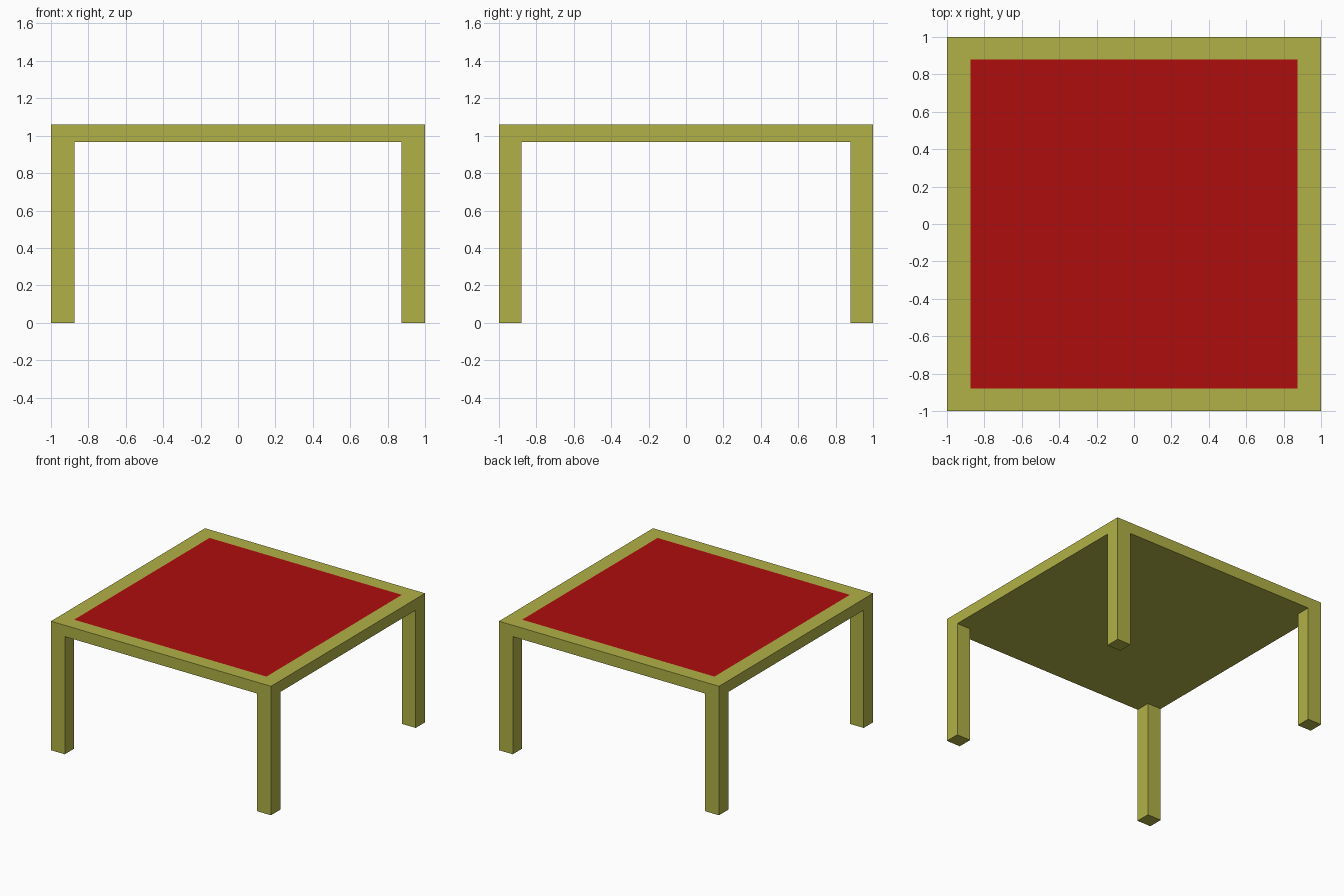
import bpy
import bmesh

if "Cube" in bpy.data.objects:
    bpy.data.objects.remove(bpy.data.objects["Cube"])

TOP, UNDER = 1.06, 0.967      # tabletop heights
LEG_X, LEG_Y = 0.126, 0.121   # leg section, also the border width


def material(name, color):
    mat = bpy.data.materials.new(name)
    mat.diffuse_color = color
    mat.use_nodes = True
    mat.node_tree.nodes["Principled BSDF"].inputs["Base Color"].default_value = mat.diffuse_color
    return mat


wood = material("olive_paint", (0.44, 0.44, 0.063, 1))
red = material("red_panel", (0.43, 0.004, 0.004, 1))


def box(name, lo, hi):
    """Axis-aligned box between two corners."""
    bpy.ops.mesh.primitive_cube_add(size=1)
    ob = bpy.context.object
    ob.name = name
    for v in ob.data.vertices:
        v.co = [l + (c + 0.5) * (h - l) for c, l, h in zip(v.co, lo, hi)]
    ob.data.materials.append(wood)
    return ob


# Tabletop: the red panel is a flush inset of the upper face
table = box("tabletop", (-1, -1, UNDER), (1, 1, TOP))
table.data.materials.append(red)
bm = bmesh.new()
bm.from_mesh(table.data)
bm.normal_update()
panel = next(f for f in bm.faces if f.normal.z > 0.9)
bmesh.ops.inset_individual(bm, faces=[panel], thickness=LEG_X)
for v in panel.verts:
    v.co.x = (1 - LEG_X) * (1 if v.co.x > 0 else -1)
    v.co.y = (1 - LEG_Y) * (1 if v.co.y > 0 else -1)
panel.material_index = 1
bm.to_mesh(table.data)
bm.free()

# Four corner legs, flush with the outer faces of the tabletop
for side, sx in (("left", -1), ("right", 1)):
    for end, sy in (("front", -1), ("back", 1)):
        xs = sorted((sx, sx * (1 - LEG_X)))
        ys = sorted((sy, sy * (1 - LEG_Y)))
        box(f"{end}_{side}_leg", (xs[0], ys[0], 0), (xs[1], ys[1], UNDER))
